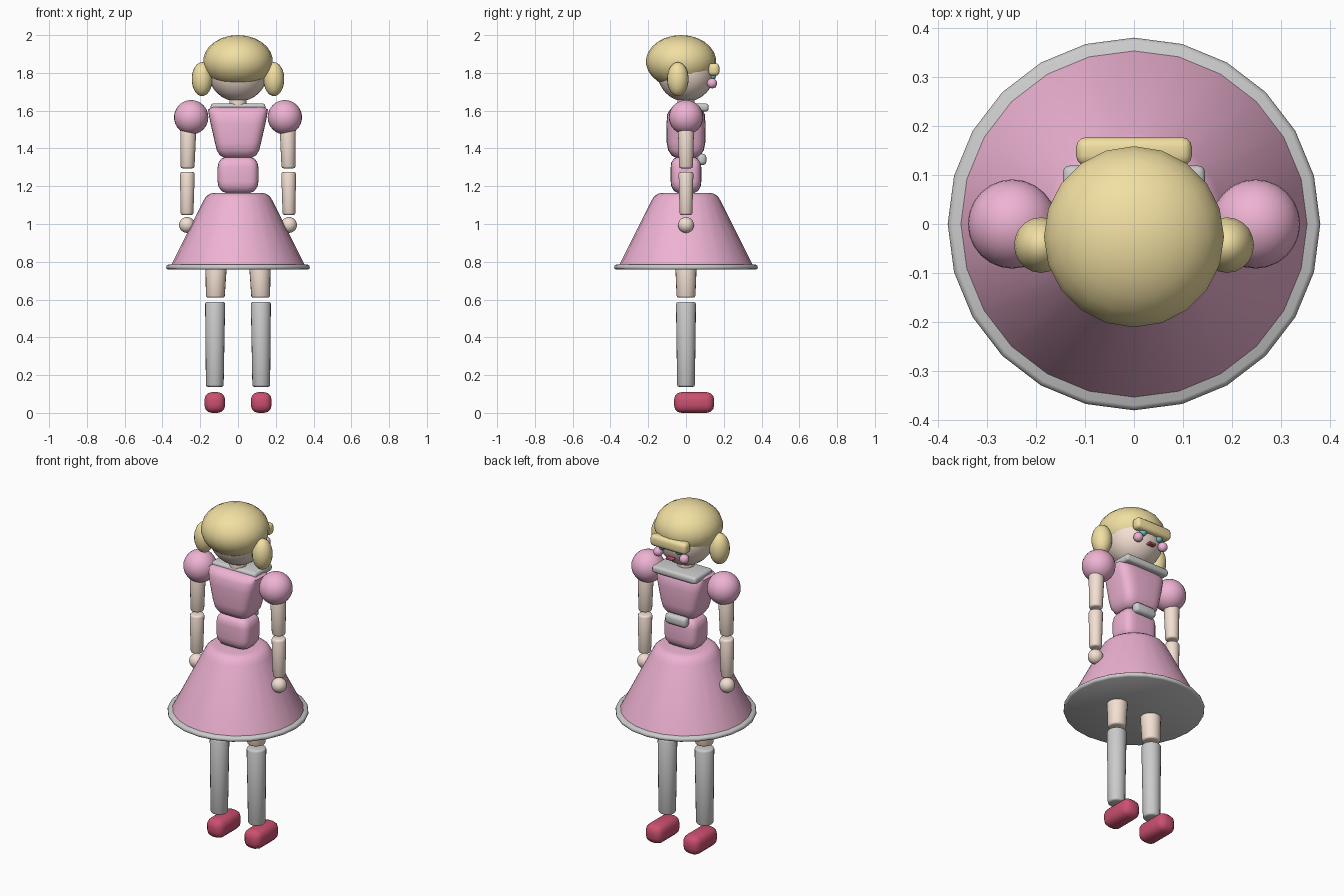
import bpy, bmesh, math
from mathutils import Matrix, Vector

if "Cube" in bpy.data.objects:
    bpy.data.objects.remove(bpy.data.objects["Cube"])

COLOURS = {"pink": (0.86, 0.45, 0.65, 1), "hair": (0.88, 0.74, 0.36, 1),
           "skin": (0.90, 0.74, 0.64, 1), "white": (0.88, 0.88, 0.87, 1),
           "red": (0.60, 0.08, 0.16, 1), "blue": (0.15, 0.55, 0.65, 1)}
MATS = {}
for key, rgba in COLOURS.items():
    MATS[key] = bpy.data.materials.new(key + "_paint")
    MATS[key].diffuse_color = rgba


def finish(name, bm, colour, angle=45):
    bmesh.ops.recalc_face_normals(bm, faces=bm.faces)
    me = bpy.data.meshes.new(name)
    bm.to_mesh(me)
    bm.free()
    ob = bpy.data.objects.new(name, me)
    bpy.context.collection.objects.link(ob)
    me.materials.append(MATS[colour])
    bpy.ops.object.select_all(action="DESELECT")
    ob.select_set(True)
    bpy.context.view_layer.objects.active = ob
    bpy.ops.object.shade_smooth_by_angle(angle=math.radians(angle))
    return ob


def ball(name, centre, radii, colour, seg=20):
    bm = bmesh.new()
    bmesh.ops.create_uvsphere(bm, u_segments=seg, v_segments=seg * 2 // 3, radius=1,
                              matrix=Matrix.Translation(centre) @ Matrix.Diagonal((*radii, 1)))
    return finish(name, bm, colour)


def rounded_box(name, centre, size, bevel, colour):
    bm = bmesh.new()
    bmesh.ops.create_cube(bm, size=1, matrix=Matrix.Translation(centre) @ Matrix.Diagonal((*size, 1)))
    bmesh.ops.bevel(bm, geom=bm.edges[:], offset=bevel, segments=3, profile=0.5, affect="EDGES")
    return finish(name, bm, colour)


def loft(name, rings, colour, power=2.0, seg=24):
    """Stack of super-ellipse rings (x, z, rx, ry), capped at both ends."""
    bm = bmesh.new()
    loops = []
    for x, z, rx, ry in rings:
        loop = []
        for i in range(seg):
            a = 2 * math.pi * i / seg
            c, s = math.cos(a), math.sin(a)
            loop.append(bm.verts.new((x + rx * math.copysign(abs(c) ** (2 / power), c),
                                      ry * math.copysign(abs(s) ** (2 / power), s), z)))
        loops.append(loop)
    for lo, hi in zip(loops, loops[1:]):
        for i in range(seg):
            j = (i + 1) % seg
            bm.faces.new((lo[i], lo[j], hi[j], hi[i]))
    bm.faces.new(loops[0])
    bm.faces.new(loops[-1])
    return finish(name, bm, colour)


def limb(name, x0, z0, r0, x1, z1, r1, colour):
    """Tapered cylinder from bottom to top with softened rims."""
    e = 0.01
    loft(name, [(x0, z0, r0 - e, r0 - e), (x0, z0 + e * .3, r0 - e * .3, r0 - e * .3),
                (x0, z0 + e, r0, r0), (x1, z1 - e, r1, r1),
                (x1, z1 - e * .3, r1 - e * .3, r1 - e * .3), (x1, z1, r1 - e, r1 - e)], colour, seg=20)


# Skirt and hem
loft("skirt", [(0, z, r, r) for z, r in ((0.765, 0.36), (0.785, 0.353), (1.12, 0.185), (1.145, 0.17),
                                         (1.16, 0.15), (1.165, 0.125))], "pink")
loft("skirt_hem", [(0, z, r, r) for z, r in ((0.758, 0.37), (0.763, 0.378), (0.771, 0.38),
                                             (0.779, 0.378), (0.785, 0.37))], "white")

# Bodice and waist
loft("waist", [(0, 1.165, .065, .045), (0, 1.175, .088, .064), (0, 1.2, .104, .078), (0, 1.225, .108, .081),
               (0, 1.3, .108, .081), (0, 1.325, .103, .078), (0, 1.346, .088, .064), (0, 1.355, .065, .045)],
     "pink", power=4, seg=32)
loft("bodice", [(0, 1.352, .075, .055), (0, 1.362, .095, .075), (0, 1.39, .112, .094), (0, 1.43, .122, .102),
                (0, 1.53, .145, .103), (0, 1.58, .155, .1), (0, 1.605, .158, .085), (0, 1.62, .14, .06)],
     "pink", power=4, seg=32)
rounded_box("waist_bow", (0, 0.083, 1.342), (0.14, 0.05, 0.06), 0.02, "white")
rounded_box("collar", (0, 0.037, 1.617), (0.29, 0.165, 0.042), 0.015, "white")

# Head and face (the face looks towards +y)
limb("neck", 0, 1.6, 0.046, 0, 1.69, 0.046, "skin")
ball("head", (0, 0, 1.805), (0.158, 0.152, 0.157), "skin", 24)
ball("hair_cap", (0, -0.026, 1.86), (0.185, 0.186, 0.14), "hair")
rounded_box("fringe", (0, 0.148, 1.818), (0.236, 0.058, 0.066), 0.02, "hair")
rounded_box("mouth", (0, 0.145, 1.728), (0.045, 0.03, 0.012), 0.004, "red")

# Paired parts
for side, s in (("left", -1), ("right", 1)):
    ball(side + "_pigtail", (s * 0.19, -0.043, 1.767), (0.055, 0.057, 0.09), "hair")
    ball(side + "_cheek", (s * 0.085, 0.138, 1.745), (0.027, 0.027, 0.027), "pink", 16)
    ball(side + "_eye", (s * 0.055, 0.142, 1.785), (0.022, 0.018, 0.022), "blue", 16)
    ball(side + "_puff_sleeve", (s * 0.248, 0, 1.565), (0.091, 0.091, 0.091), "pink", 24)
    limb(side + "_upper_arm", s * 0.267, 1.295, 0.037, s * 0.263, 1.53, 0.043, "skin")
    limb(side + "_forearm", s * 0.27, 1.048, 0.034, s * 0.268, 1.275, 0.039, "skin")
    ball(side + "_hand", (s * 0.27, 0, 0.995), (0.042, 0.042, 0.042), "skin")
    limb(side + "_thigh", s * 0.12, 0.61, 0.05, s * 0.115, 0.82, 0.058, "skin")
    limb(side + "_sock", s * 0.123, 0.138, 0.047, s * 0.121, 0.587, 0.053, "white")
    rounded_box(side + "_shoe", (s * 0.123, 0.043, 0.055), (0.11, 0.213, 0.11), 0.04, "red")

for m in bpy.data.materials:
    if m.users and not m.is_grease_pencil:
        m.use_nodes = True
        m.node_tree.nodes["Principled BSDF"].inputs["Base Color"].default_value = m.diffuse_color
